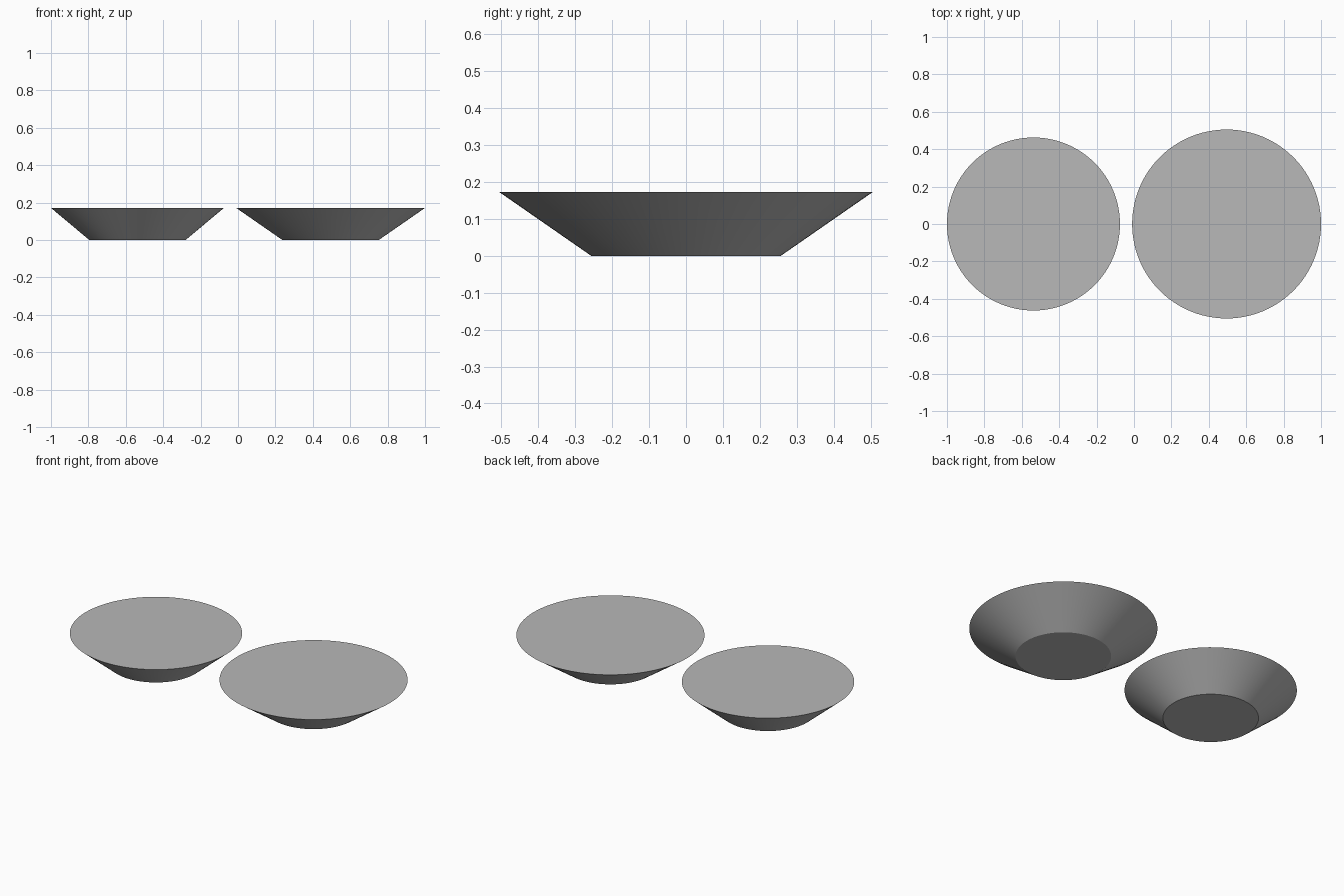
import bpy
import math

if "Cube" in bpy.data.objects:
    bpy.data.objects.remove(bpy.data.objects["Cube"])

HEIGHT = 0.172
BASE_RADIUS = 0.257

grey = bpy.data.materials.new("plain grey")
grey.diffuse_color = (0.48, 0.48, 0.48, 1)
grey.use_nodes = True
grey.node_tree.nodes["Principled BSDF"].inputs["Base Color"].default_value = grey.diffuse_color


def solid_dish(name, x, rim_radius):
    """Closed, flat-topped dish that flares from its base to its rim."""
    bpy.ops.mesh.primitive_cone_add(
        vertices=96, radius1=BASE_RADIUS, radius2=rim_radius,
        depth=HEIGHT, end_fill_type='NGON', location=(x, 0, HEIGHT / 2))
    dish = bpy.context.object
    dish.name = name
    dish.data.materials.append(grey)
    # smooth wall, crisp rim and base edges
    bpy.ops.object.shade_smooth_by_angle(angle=math.radians(25))
    return dish


# Two dishes side by side with the same base, the right one wider at the rim
solid_dish("narrow_dish", -0.5375, 0.4625)
solid_dish("wide_dish", 0.495, 0.505)
